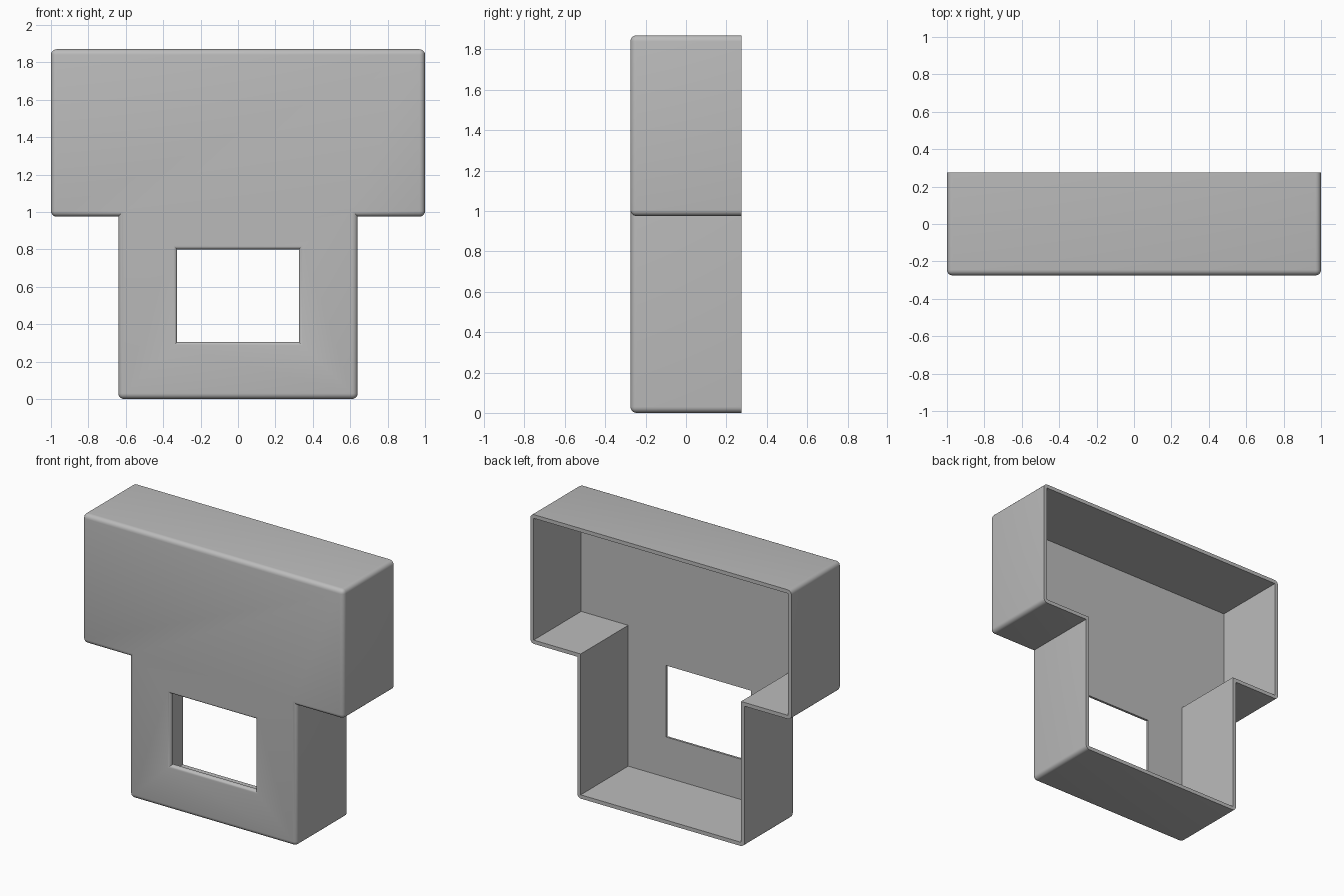
import bpy, bmesh, math

cube = bpy.data.objects.get("Cube")
if cube:
    bpy.data.objects.remove(cube, do_unlink=True)

FRONT, BACK = -0.275, 0.275
WALL, ROUND, FLARE = 0.026, 0.03, 0.02
TOP, SHOULDER = 1.87, 0.975
WIDE, STEM = 1.0, 0.64

grey = bpy.data.materials.new("plain grey")
grey.use_nodes = True
grey.diffuse_color = (0.5, 0.5, 0.5, 1)
grey.node_tree.nodes["Principled BSDF"].inputs["Base Color"].default_value = (0.5, 0.5, 0.5, 1)


def tee(inset):
    """T outline in x and z, moved inwards by inset."""
    w, s = WIDE - inset, STEM - inset
    top, mid, low = TOP - inset, SHOULDER + inset, inset
    return [(-s, low), (s, low), (s, mid), (w, mid),
            (w, top), (-w, top), (-w, mid), (-s, mid)]


def rectangle(grow):
    """Window outline, grown outwards."""
    x, low, high = 0.325 + grow, 0.305 - grow, 0.80 + grow
    return [(-x, low), (x, low), (x, high), (-x, high)]


def loft(name, sections, rounded=False):
    """Join matching outlines, given as (y, points), into a closed solid."""
    bm = bmesh.new()
    rings = [[bm.verts.new((x, y, z)) for x, z in pts] for y, pts in sections]
    bm.faces.new(rings[0])
    bm.faces.new(rings[-1][::-1])
    n = len(rings[0])
    for a, b in zip(rings, rings[1:]):
        for i in range(n):
            j = (i + 1) % n
            bm.faces.new((a[i], b[i], b[j], a[j]))
    bmesh.ops.recalc_face_normals(bm, faces=bm.faces[:])
    if rounded:
        # round the front rim and the convex corners; leave the back rim sharp
        edges = []
        for e in bm.edges:
            ys = [v.co.y for v in e.verts]
            if min(ys) < 0 and e.calc_face_angle_signed() > 0.1:
                edges.append(e)
        bmesh.ops.bevel(bm, geom=edges, offset=ROUND, offset_type='OFFSET',
                        segments=5, profile=0.5, affect='EDGES')
    mesh = bpy.data.meshes.new(name)
    bm.to_mesh(mesh)
    bm.free()
    mesh.materials.append(grey)
    obj = bpy.data.objects.new(name, mesh)
    bpy.context.collection.objects.link(obj)
    return obj


# Outer shell
shell = loft("housing", [(FRONT, tee(0)), (BACK, tee(0))], rounded=True)

# Hollow, open at the back
cavity = loft("cavity_cutter", [(FRONT + 0.03, tee(WALL)), (BACK + 0.1, tee(WALL))])

# Window with a rounded front lip
sections = [(FRONT - 0.05, rectangle(FLARE))]
for i in range(6):
    a = math.radians(90 * i / 5)
    sections.append((FRONT + FLARE * (1 - math.cos(a)),
                     rectangle(FLARE * (1 - math.sin(a)))))
sections.append((FRONT + 0.1, rectangle(0)))
window = loft("window_cutter", sections)

bpy.ops.object.select_all(action='DESELECT')
shell.select_set(True)
bpy.context.view_layer.objects.active = shell
for cutter in (cavity, window):
    cutter.hide_render = True
    mod = shell.modifiers.new(cutter.name, 'BOOLEAN')
    mod.operation = 'DIFFERENCE'
    mod.solver = 'EXACT'
    mod.object = cutter
    bpy.ops.object.modifier_apply(modifier=mod.name)
    bpy.data.objects.remove(cutter, do_unlink=True)

bpy.ops.object.shade_smooth_by_angle(angle=math.radians(30))
